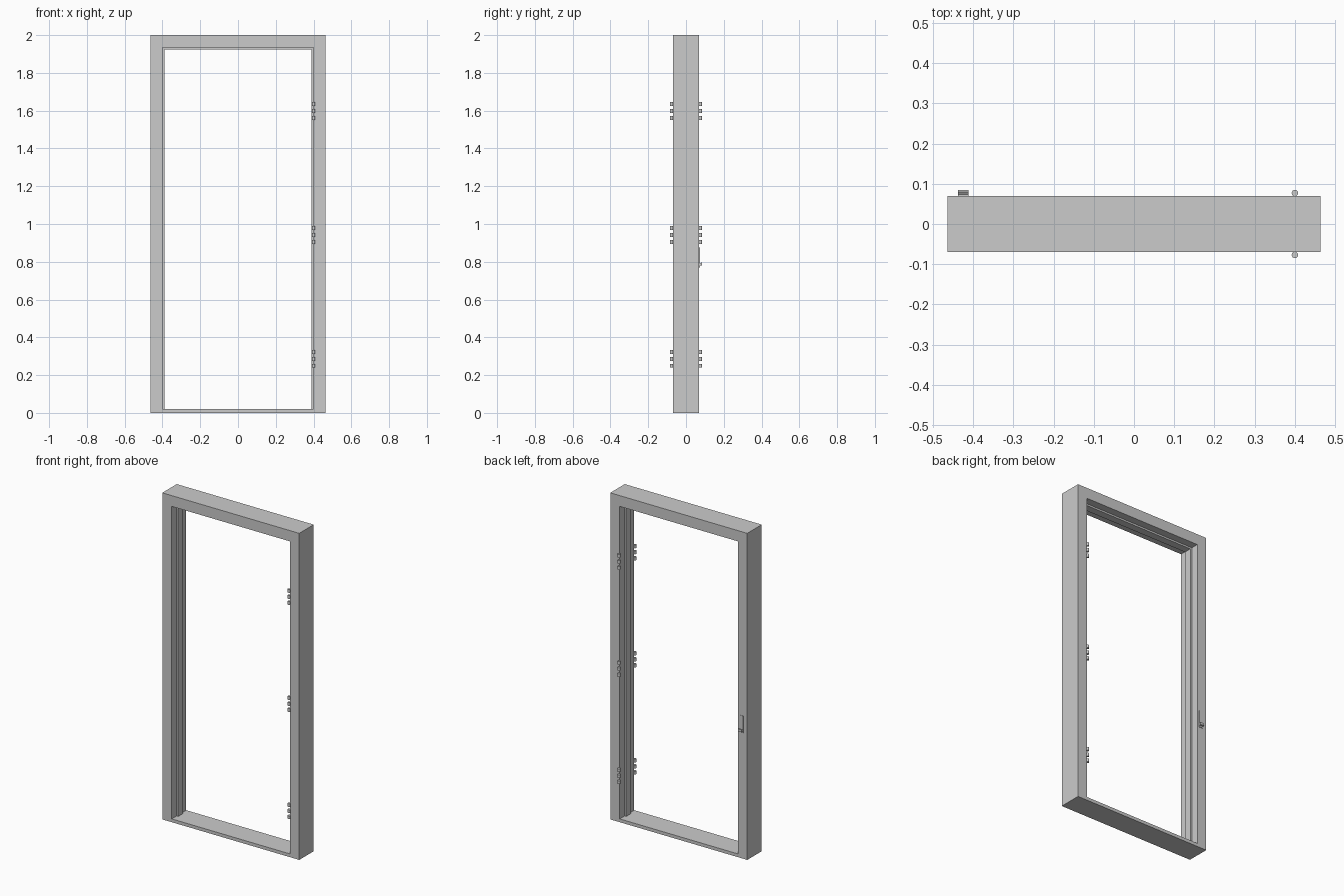
import bpy
import bmesh
from mathutils import Vector

if "Cube" in bpy.data.objects:
    bpy.data.objects.remove(bpy.data.objects["Cube"], do_unlink=True)

grey = bpy.data.materials.new("light grey")
grey.use_nodes = True
colour = (0.6, 0.6, 0.6, 1)
grey.diffuse_color = colour
grey.node_tree.nodes["Principled BSDF"].inputs["Base Color"].default_value = colour


def finish(name, bm):
    bmesh.ops.recalc_face_normals(bm, faces=bm.faces)
    mesh = bpy.data.meshes.new(name)
    bm.to_mesh(mesh)
    bm.free()
    mesh.materials.append(grey)
    obj = bpy.data.objects.new(name, mesh)
    bpy.context.collection.objects.link(obj)
    return obj


def prism(name, points, depth):
    """Extrude a closed outline of 3D points by a depth vector."""
    bm = bmesh.new()
    face = bm.faces.new([bm.verts.new(p) for p in points])
    new = bmesh.ops.extrude_face_region(bm, geom=[face])["geom"]
    verts = [v for v in new if isinstance(v, bmesh.types.BMVert)]
    bmesh.ops.translate(bm, verts=verts, vec=Vector(depth))
    return finish(name, bm)


def arch(name, outer, outer_top, inner, inner_top, bottom, half_depth):
    """Two jambs and a head in one U-shaped outline."""
    right = [(outer, bottom), (outer, outer_top)]
    inside = [(inner, inner_top), (inner, bottom)]
    outline = ([(-x, z) for x, z in right] + right[::-1]
               + inside[::-1] + [(-x, z) for x, z in inside])
    return prism(name, [(x, -half_depth, z) for x, z in outline],
                 (0, 2 * half_depth, 0))


# Frame, central door stop and sill
HALF_W, HALF_D, OPEN, HEAD, SILL = 0.464, 0.07, 0.4, 1.934, 0.02
arch("door_frame", HALF_W, 2, OPEN, HEAD, 0, HALF_D)
arch("door_stop", OPEN, HEAD, OPEN - 0.011, HEAD - 0.011, SILL, 0.023)
prism("sill", [(-OPEN, -HALF_D, 0), (OPEN, -HALF_D, 0),
               (OPEN, -HALF_D, SILL), (-OPEN, -HALF_D, SILL)],
      (0, 2 * HALF_D, 0))

# Hinge knuckles: three hinges on each side of the left jamb
for side, y in (("front", -0.077), ("back", 0.077)):
    for level, z in (("lower", 0.286), ("middle", 0.942), ("upper", 1.598)):
        bm = bmesh.new()
        for step in (-1, 0, 1):
            made = bmesh.ops.create_cone(bm, cap_ends=True, segments=16,
                                         radius1=0.008, radius2=0.008, depth=0.02)
            bmesh.ops.translate(bm, verts=made["verts"],
                                vec=(OPEN, y, z + step * 0.037))
        hinge = finish(f"{side}_{level}_hinge", bm)
        bpy.ops.object.select_all(action="DESELECT")
        hinge.select_set(True)
        bpy.context.view_layer.objects.active = hinge
        bpy.ops.object.shade_smooth_by_angle()

# Latch plate with a projecting lip on the back of the right jamb
latch = [(0.069, 0.77), (0.073, 0.77), (0.073, 0.78), (0.085, 0.78),
         (0.085, 0.795), (0.08, 0.795), (0.073, 0.79), (0.073, 0.875),
         (0.069, 0.875)]
prism("latch_plate", [(-0.437, y, z) for y, z in latch], (0.025, 0, 0))
